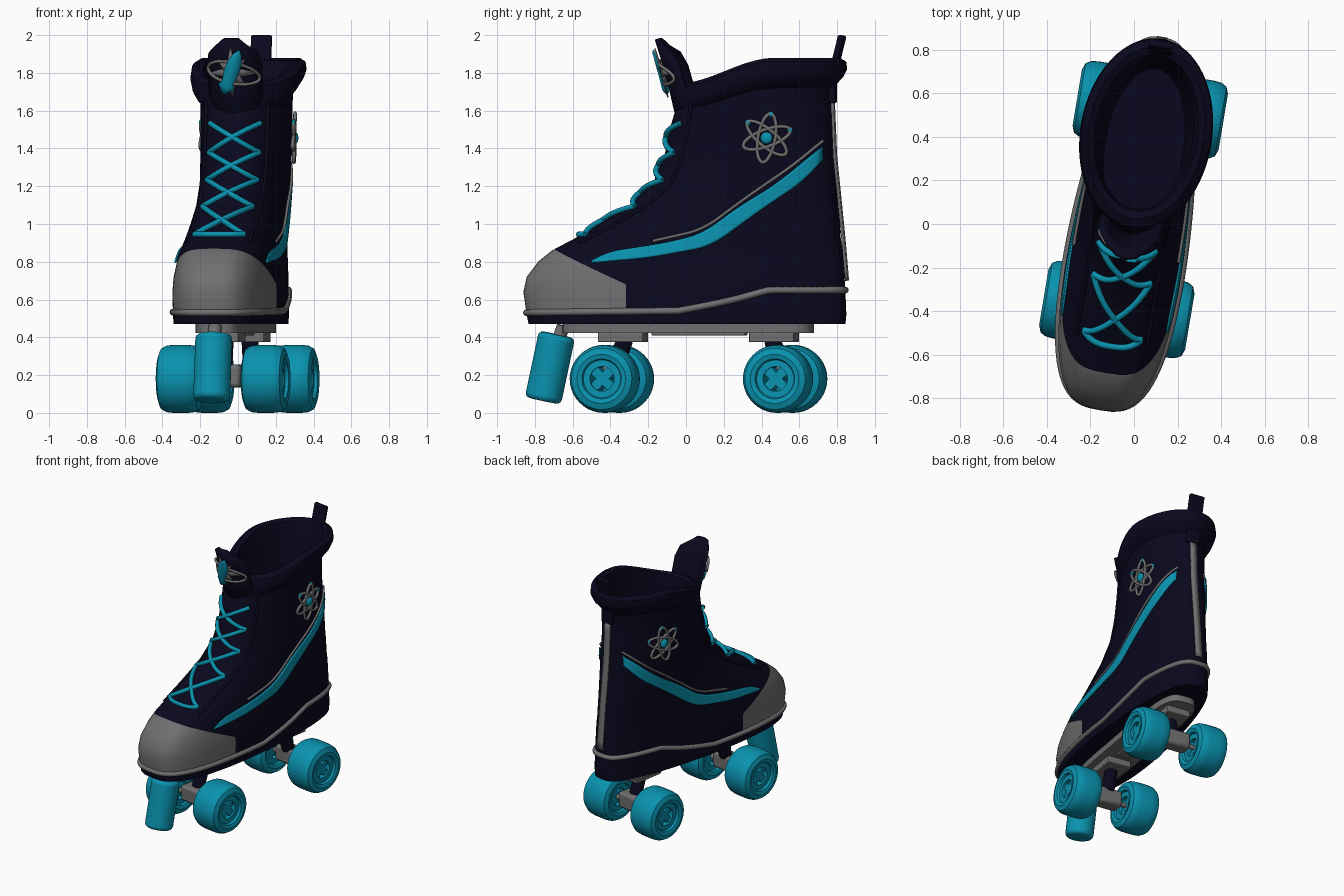
import bpy, bmesh
from math import sin, cos, pi, radians
from mathutils import Matrix, Vector

if "Cube" in bpy.data.objects:
    bpy.data.objects.remove(bpy.data.objects["Cube"])


def material(name, rgb):
    m = bpy.data.materials.new(name)
    m.use_nodes = True
    m.diffuse_color = (*rgb, 1)
    m.node_tree.nodes["Principled BSDF"].inputs["Base Color"].default_value = (*rgb, 1)
    return m


NAVY = material("navy", (0.003, 0.0025, 0.013))
CYAN = material("cyan", (0.003, 0.29, 0.43))
GREY = material("grey", (0.16, 0.16, 0.165))
parts = []


def add(name, data, *mats):
    ob = bpy.data.objects.new(name, data)
    bpy.context.collection.objects.link(ob)
    for m in mats:
        data.materials.append(m)
    parts.append(ob)
    return ob


def finish(name, bm, *mats):
    me = bpy.data.meshes.new(name)
    bm.to_mesh(me)
    bm.free()
    return add(name, me, *mats)


def skin(rings, loop=False, closed=True):
    """Quads between successive rows of points."""
    bm = bmesh.new()
    rows = [[bm.verts.new(p) for p in r] for r in rings]
    n = len(rows[0])
    for i in range(len(rows) if loop else len(rows) - 1):
        a, b = rows[i], rows[(i + 1) % len(rows)]
        for j in range(n if closed else n - 1):
            k = (j + 1) % n
            bm.faces.new((a[j], a[k], b[k], b[j]))
    if closed and not loop:
        bm.faces.new(rows[0])
        bm.faces.new(rows[-1])
    bmesh.ops.recalc_face_normals(bm, faces=bm.faces[:])
    return bm


def sheet(name, rows, mat, thick):
    ob = finish(name, skin(rows, closed=False), mat)
    mod = ob.modifiers.new("thickness", "SOLIDIFY")
    mod.thickness, mod.offset = thick, 0
    return ob


def tube(name, pts, r, mat, cyclic=False):
    cu = bpy.data.curves.new(name, "CURVE")
    cu.dimensions, cu.bevel_depth, cu.bevel_resolution, cu.use_fill_caps = "3D", r, 2, True
    sp = cu.splines.new("POLY")
    sp.points.add(len(pts) - 1)
    for q, p in zip(sp.points, pts):
        q.co = (*p, 1)
    sp.use_cyclic_u = cyclic
    return add(name, cu, mat)


def box(name, loc, size, mat, bevel=0.01, rot=(0, 0, 0)):
    bm = bmesh.new()
    bmesh.ops.create_cube(bm, size=1)
    bmesh.ops.scale(bm, vec=size, verts=bm.verts[:])
    ob = finish(name, bm, mat)
    ob.location, ob.rotation_euler = loc, rot
    mod = ob.modifiers.new("bevel", "BEVEL")
    mod.width, mod.segments = bevel, 2
    return ob


def rod(name, a, b, r, mat, bevel=0):
    a, b = Vector(a), Vector(b)
    bm = bmesh.new()
    bmesh.ops.create_cone(bm, cap_ends=True, segments=24, radius1=r, radius2=r, depth=(b - a).length)
    ob = finish(name, bm, mat)
    ob.location = (a + b) / 2
    ob.rotation_euler = (b - a).to_track_quat("Z", "Y").to_euler()
    if bevel:
        mod = ob.modifiers.new("bevel", "BEVEL")
        mod.width, mod.segments = bevel, 3
    return ob


def polyline(pts, x):
    for (x0, y0), (x1, y1) in zip(pts, pts[1:]):
        if x <= x1:
            break
    return y0 + (y1 - y0) * (x - x0) / (x1 - x0)


def smooth(pts, x):
    """Height of a polyline with its corners rounded."""
    return sum(polyline(pts, x + .016 * d) for d in range(-5, 6)) / 11


# Boot slices: height, front, back, half width, taper, roundness
OUTER = [(.47, -.84, .85, .258, .22, .65), (.52, -.85, .855, .26, .22, .65),
         (.64, -.868, .85, .26, .22, .65), (.72, -.85, .845, .257, .21, .65),
         (.80, -.79, .84, .25, .2, .65), (.86, -.715, .835, .245, .19, .65),
         (.92, -.60, .825, .241, .17, .67), (1.0, -.46, .82, .236, .14, .7),
         (1.1, -.30, .81, .23, .1, .75), (1.22, -.175, .80, .229, .04, .82),
         (1.36, -.115, .79, .232, 0, .9), (1.52, -.085, .78, .235, 0, 1),
         (1.66, -.06, .78, .237, 0, 1), (1.695, -.05, .785, .24, 0, 1)]
COLLAR = [(1.71, -.04, .80, .265, 0, 1), (1.75, -.035, .84, .292, 0, 1), (1.79, -.03, .86, .303, 0, 1),
          (1.83, -.015, .855, .297, 0, 1),
          (1.85, .025, .82, .265, 0, 1), (1.835, .06, .785, .235, 0, 1), (1.74, .07, .75, .215, 0, 1),
          (1.3, .04, .74, .2, 0, 1), (1.0, 0, .72, .18, 0, 1)]


def slice_at(z):
    for a, b in zip(OUTER, OUTER[1:]):
        if z <= b[0]:
            break
    f = max(0, min(1, (z - a[0]) / (b[0] - a[0])))
    return [p + (q - p) * f for p, q in zip(a, b)]


def ring_point(s, t):
    z, front, back, w, taper, p = s
    y = (front + back) / 2 - (back - front) / 2 * cos(t)
    x = w * (1 - taper * y) * abs(sin(t)) ** p * (1 if sin(t) >= 0 else -1)
    blend = max(0, min(1, (z - 1.5) / .24))
    f = min(1, max(0, y) / .52)
    return (x, y, z + blend * (-.1 + .13 * f * f * (3 - 2 * f)))


def side_point(y, z, side, off=0.0):
    _, front, back, w, taper, p = slice_at(z)
    r = (y - (front + back) / 2) / ((back - front) / 2)
    return (side * (w * (1 - taper * y) * max(0, 1 - r * r) ** (p / 2) + off), y, z)


def front_point(x, z, off=0.0):
    s = slice_at(z)
    lo, hi = 0, pi / 2
    for _ in range(30):
        t = (lo + hi) / 2
        lo, hi = (t, hi) if ring_point(s, t)[0] < abs(x) else (lo, t)
    return (x, ring_point(s, lo)[1] - off, z + off * .6)


# Boot with padded collar; the toe cap is cut along two planes
SEG = 64
bm = skin([[ring_point(s, 2 * pi * j / SEG) for j in range(SEG)] for s in OUTER + COLLAR])
slope = Vector((0, .2, .44)).normalized()
corner = Vector((0, -.28, .68))
for co, no in ((corner, Vector((0, 1, 0))), (corner, slope), (Vector((0, 0, .53)), Vector((0, 0, 1)))):
    bmesh.ops.bisect_plane(bm, geom=bm.verts[:] + bm.edges[:] + bm.faces[:], plane_co=co, plane_no=no)
for f in bm.faces:
    c = f.calc_center_median()
    f.material_index = int(c.y < -.28 and c.z > .53 and (c - corner).dot(slope) < 0)
finish("boot", bm, NAVY, GREY)

# Piping around the sole, rising at the heel
RISE = [(-.9, .53), (.0, .54), (.16, .57), (.3, .6), (.48, .65), (.9, .65)]
tube("sole_piping", [ring_point(slice_at(polyline(RISE, -.85 * cos(t))), t)
                     for t in (2 * pi * i / 96 for i in range(96))], .018, GREY, True)

# Side swoosh, its thin line and the atom badge on each side
LOW = [(-.47, .795), (-.17, .82), (.17, .88), (.43, 1.07), (.68, 1.24), (.75, 1.34)]
HIGH = [(-.47, .805), (-.40, .85), (-.07, .9), (.13, .95), (.30, 1.08), (.53, 1.22), (.75, 1.41)]
LINE = [(-.14, .91), (.13, .97), (.33, 1.12), (.62, 1.32), (.75, 1.44)]
for side, label in ((1, "left"), (-1, "right")):
    rows = []
    for i in range(41):
        y = -.47 + 1.22 * i / 40
        a = smooth(LOW, y)
        b = max(a + .004, smooth(HIGH, y))
        rows.append([side_point(y, a + (b - a) * j / 6, side, .01) for j in range(7)])
    sheet(label + "_swoosh", rows, CYAN, .009)
    ys = [-.14 + .89 * i / 30 for i in range(31)]
    tube(label + "_swoosh_line", [side_point(y, smooth(LINE, y), side, .006) for y in ys], .008, GREY)

    def badge(a, b, off=.014):
        return side_point(.47 + a, 1.455 + b, side, off)
    for k, deg in enumerate((80, 140, 20)):
        c, s = cos(radians(deg)), sin(radians(deg))
        orbit = [(.13 * cos(t), .045 * sin(t)) for t in (2 * pi * i / 32 for i in range(32))]
        tube(f"{label}_atom_orbit_{k}", [badge(u * c - v * s, u * s + v * c) for u, v in orbit], .01, GREY, True)
        for name, p, r in (("electron", badge(.128 * c, .128 * s), .016), ("nucleus", badge(0, 0), .033)):
            if name == "nucleus" and k:
                continue
            bm = bmesh.new()
            bmesh.ops.create_uvsphere(bm, u_segments=16, v_segments=8, radius=r)
            finish(f"{label}_{name}_{k}", bm, CYAN).matrix_basis = Matrix.Translation(p) @ Matrix.Diagonal((.6, 1, 1, 1))
    # Edge of the lace panel
    tube(label + "_lace_panel_edge", [front_point(side * .165, .9 + i * .04, .002) for i in range(20)], .01, NAVY)

# Criss-cross laces
EYES = (.94, 1.09, 1.23, 1.375, 1.53)
for i in range(4):
    for side in (1, -1):
        pts = []
        for j in range(13):
            f = j / 12
            pts.append(front_point(side * .135 * (2 * f - 1), EYES[i] + (EYES[i + 1] - EYES[i]) * f,
                                   .006 + .006 * sin(pi * f)))
        tube(f"lace_{i}_{'left' if side > 0 else 'right'}", pts, .015, CYAN)
tube("lace_bottom", [front_point(.135 * (j / 6 - 1), .94, .008) for j in range(13)], .015, CYAN)

# Cupped tongue
rows = []
for y, z, w, drop in ((-.03, 1.5, .12, 0), (-.075, 1.69, .135, 0), (-.12, 1.86, .14, .02), (-.158, 1.98, .125, .07)):
    us = (-1, -.7, -.35, 0, .35, .7, 1)
    rows.append([(w * u, y + .1 * u * u, z - drop * max(0, abs(u) - .35) / .65) for u in us])
sheet("tongue", rows, NAVY, .025)


# Rocket badge on the tongue
def on_tongue(a, b, off):
    return (a, -.106 - .27 * b + 4.5 * a * a - off, 1.8 + b)


def turned(u, v, deg):
    c, s = cos(radians(deg)), sin(radians(deg))
    return u * c - v * s, u * s + v * c


ring = [turned(.14 * cos(2 * pi * i / 40), .055 * sin(2 * pi * i / 40), -12) for i in range(40)]
tube("tongue_orbit", [on_tongue(a, b, .03) for a, b in ring], .009, GREY, True)
for k in range(8):
    length = .13 if k % 2 == 0 else .1
    rows = [[on_tongue(*turned(s * w, v * length, 45 * k), .028) for s in (-1, 1)]
            for v, w in ((0, .03), (.5, .018), (1, .003))]
    sheet(f"starburst_ray_{k}", rows, GREY, .006)
HULL = [(-.12, .006), (-.08, .045), (-.055, .03), (0, .04), (.06, .036), (.1, .022), (.128, .003)]
sheet("rocket", [[on_tongue(*turned(s * w, v, -22), .042) for s in (-1, 0, 1)] for v, w in HULL], CYAN, .009)

# Heel strip, strap and pull tab
HEEL = [(.70, .862), (.9, .845), (1.1, .825), (1.36, .798), (1.65, .786)]
sheet("heel_strip", [[(s * .025, polyline(HEEL, z), z) for s in (-1, 1)]
                     for z in (.7 + .95 * i / 16 for i in range(17))], GREY, .014)
box("heel_strap", (0, .785, 1.74), (.1, .035, .2), NAVY)
box("pull_tab", (0, .815, 1.91), (.11, .03, .18), NAVY, .006, (radians(-14), 0, 0))

# Chassis plate with rounded ends, and toe stop
outline = []
for i in range(48):
    t = 2 * pi * i / 48
    outline.append((.14 * abs(cos(t)) ** .6 * (1 if cos(t) > 0 else -1),
                    .01 + .67 * abs(sin(t)) ** .35 * (1 if sin(t) > 0 else -1)))
finish("chassis_plate", skin([[(x, y, z) for x, y in outline] for z in (.422, .478)]), GREY)
box("chassis_ridge", (0, .07, .42), (.1, .5, .02), GREY, .005)
rod("toe_stop_stem", (0, -.66, .46), (0, -.69, .38), .035, GREY)
rod("toe_stop", (0, -.695, .415), (0, -.77, .065), .098, CYAN, .025)

# Trucks and wheels
HALF = [(.065, .088), (.1, .088), (.106, .105), (.13, .112), (.162, .1), (.176, .075), (.18, .04)]
TREAD = HALF + [(r, -h) for r, h in reversed(HALF)]
AXLE = .18
for y, inward, label in ((-.4, 1, "front"), (.53, -1, "rear")):
    box(label + "_truck_base", (0, y + inward * .06, .4), (.18, .24, .05), GREY, .005)
    rod(label + "_truck_cushion", (0, y + inward * .07, .39), (0, y + inward * .02, .24), .045, NAVY, .012)
    box(label + "_truck_hanger", (0, y, AXLE + .015), (.2, .11, .12), GREY, .02)
    rod(label + "_axle", (-.3, y, AXLE), (.3, y, AXLE), .018, GREY)
    for side, s_name in ((1, "left"), (-1, "right")):
        x = side * .228
        name = f"{label}_{s_name}_wheel"
        rings = [[(h, r * cos(2 * pi * j / 40), r * sin(2 * pi * j / 40)) for j in range(40)] for r, h in TREAD]
        finish(name, skin(rings, loop=True), CYAN).location = (x, y, AXLE)
        for k in range(2):
            box(f"{name}_spoke_{k}", (x, y, AXLE), (.15, .135, .05), CYAN, .004, (radians(45 + 90 * k), 0, 0))

# Smooth shading, then turn the whole skate slightly
bpy.ops.object.select_all(action="DESELECT")
turn = Matrix.Rotation(radians(-9.5), 4, "Z") @ Matrix.Translation((-.013, 0, 0))
for ob in parts:
    ob.matrix_basis = turn @ ob.matrix_basis
    if ob.type == "MESH":
        ob.select_set(True)
        bpy.context.view_layer.objects.active = ob
bpy.ops.object.shade_smooth_by_angle(angle=radians(35))
